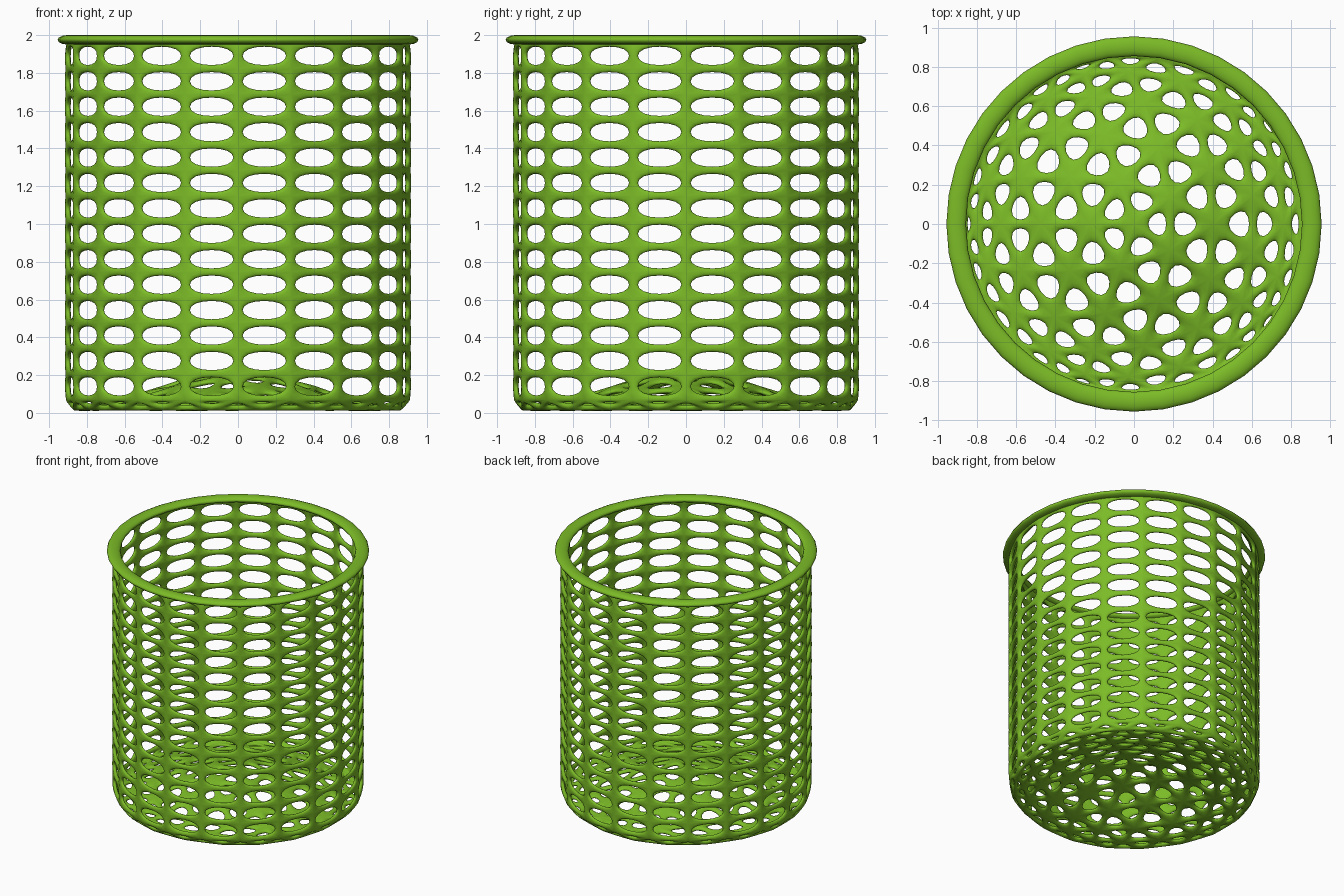
import bpy, bmesh, math
from mathutils import Matrix

if "Cube" in bpy.data.objects:
    bpy.data.objects.remove(bpy.data.objects["Cube"])

R = 0.903          # wall centre radius
Z_LOW = 0.073      # lowest wall ring
ROWS, STEP = 14, 0.1346

green = bpy.data.materials.new("green_plastic")
green.diffuse_color = (0.2, 0.5, 0.02, 1)
green.use_nodes = True
green.node_tree.nodes["Principled BSDF"].inputs["Base Color"].default_value = green.diffuse_color

# Basket cage: half icosphere flattened into a raised floor
bm = bmesh.new()
bmesh.ops.create_icosphere(bm, subdivisions=3, radius=R)
bmesh.ops.delete(bm, geom=[v for v in bm.verts if v.co.z < -0.001], context='VERTS')
bmesh.ops.rotate(bm, verts=bm.verts, matrix=Matrix.Rotation(math.pi, 3, 'Z'))
for v in bm.verts:
    r = math.hypot(v.co.x, v.co.y)
    if v.co.z < 0.01:
        v.co.z = Z_LOW
    else:
        bell = math.cos(math.pi / 2 * min(r / 0.85, 1)) ** 2
        v.co.z = 0.024 + 0.195 * bell

# Wall: extrude the 20-sided floor border upward row by row
ring = [e for e in bm.edges if e.is_boundary]
for _ in range(ROWS):
    geom = bmesh.ops.extrude_edge_only(bm, edges=ring)["geom"]
    ring = [g for g in geom if isinstance(g, bmesh.types.BMEdge)]
    bmesh.ops.translate(bm, vec=(0, 0, STEP),
                        verts=[g for g in geom if isinstance(g, bmesh.types.BMVert)])
bmesh.ops.recalc_face_normals(bm, faces=bm.faces)
for f in bm.faces:
    f.smooth = True
mesh = bpy.data.meshes.new("basket_cage")
bm.to_mesh(mesh)
bm.free()
cage = bpy.data.objects.new("basket_cage", mesh)
bpy.context.collection.objects.link(cage)
mesh.materials.append(green)

# Turn the cage edges into rounded bars
wire = cage.modifiers.new("bars", 'WIREFRAME')
wire.thickness = 0.043
wire.offset = 0
wire.use_even_offset = True
wire.use_boundary = True
sub = cage.modifiers.new("rounding", 'SUBSURF')
sub.levels = sub.render_levels = 2

# Rim: flattened ring around the top
bpy.ops.mesh.primitive_torus_add(major_radius=0.905, minor_radius=0.05,
                                 major_segments=40, minor_segments=12,
                                 location=(0, 0, 1.975))
rim = bpy.context.object
rim.name = "top_rim"
rim.scale.z = 0.5
rim.data.materials.append(green)
bpy.ops.object.shade_smooth()
